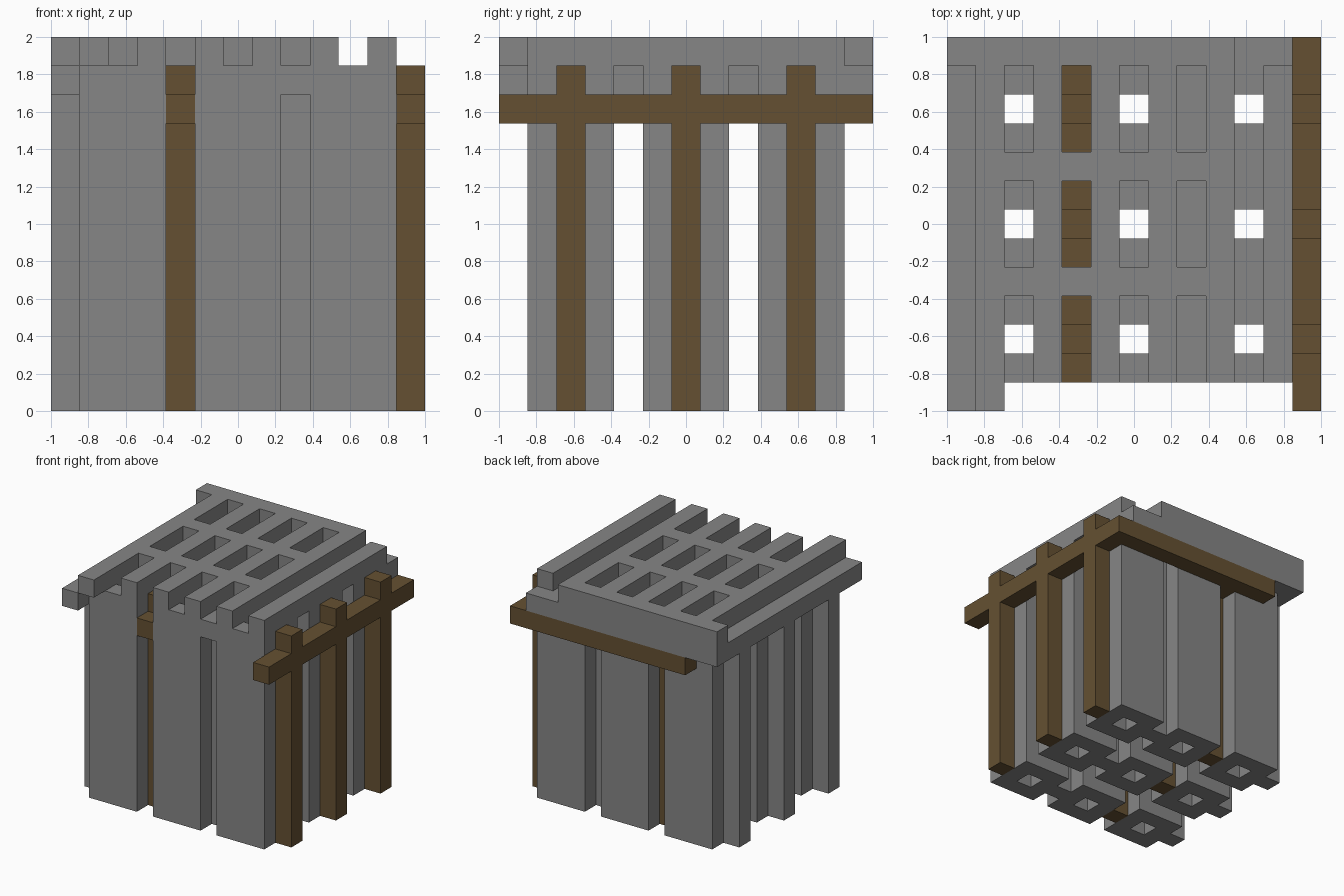
import bpy
import bmesh
from mathutils import Matrix

if "Cube" in bpy.data.objects:
    bpy.data.objects.remove(bpy.data.objects["Cube"], do_unlink=True)

CELLS = 13
U = 2 / CELLS


def material(name, rgb):
    mat = bpy.data.materials.new(name)
    mat.use_nodes = True
    color = (*rgb, 1)
    mat.diffuse_color = color
    mat.node_tree.nodes["Principled BSDF"].inputs["Base Color"].default_value = color
    return mat


STONE = material("stone_grey", (0.24, 0.24, 0.24))
WOOD = material("wood_brown", (0.13, 0.081, 0.032))


def finish(name, bm, mat):
    """Turn cell units into model units and link the object."""
    bm.transform(Matrix.Translation((-1, -1, 0)) @ Matrix.Scale(U, 4))
    bmesh.ops.recalc_face_normals(bm, faces=bm.faces)
    mesh = bpy.data.meshes.new(name)
    bm.to_mesh(mesh)
    bm.free()
    mesh.materials.append(mat)
    bpy.context.collection.objects.link(bpy.data.objects.new(name, mesh))


def block(name, mat, x, y, z):
    """Box filling the cell ranges, each given as (first, last)."""
    bm = bmesh.new()
    size = [b - a + 1 for a, b in (x, y, z)]
    mid = [(a + b + 1) / 2 for a, b in (x, y, z)]
    bmesh.ops.create_cube(bm, size=1, matrix=Matrix.Translation(mid) @ Matrix.Diagonal((*size, 1)))
    finish(name, bm, mat)


def hollow_column(name, cx, cy, height):
    """Square tube, three cells wide with an open centre cell."""
    bm = bmesh.new()
    bmesh.ops.create_grid(bm, x_segments=3, y_segments=3, size=1.5,
                          matrix=Matrix.Translation((cx + 0.5, cy + 0.5, 0)))
    centre = min(bm.faces, key=lambda f: (f.calc_center_median().xy - Matrix.Translation((cx + 0.5, cy + 0.5, 0)).translation.xy).length)
    bmesh.ops.delete(bm, geom=[centre], context='FACES_ONLY')
    ext = bmesh.ops.extrude_face_region(bm, geom=bm.faces[:], use_keep_orig=True)
    top = [v for v in ext["geom"] if isinstance(v, bmesh.types.BMVert)]
    bmesh.ops.translate(bm, verts=top, vec=(0, 0, height))
    finish(name, bm, STONE)


CENTRES = (2, 6, 10)

# Hollow columns and the posts standing between them
for cx in CENTRES:
    for cy in CENTRES:
        hollow_column("hollow_column", cx, cy, 12)
for y in CENTRES:
    for x in (0, 8):
        block("stone_post", STONE, (x, x), (y, y), (0, 10))
    for x in (4, 12):
        block("wood_post", WOOD, (x, x), (y, y), (0, 11))

# Long beams tying the posts together
block("left_edge_beam", STONE, (0, 0), (0, 11), (11, 11))
block("inner_stone_beam", STONE, (8, 8), (1, 11), (11, 11))
block("inner_wood_beam", WOOD, (4, 4), (1, 11), (10, 10))
block("outer_wood_beam", WOOD, (12, 12), (0, 12), (10, 10))
block("back_wood_beam", WOOD, (2, 11), (12, 12), (10, 10))

# Back slab, stepped at its end
block("back_slab_lower", STONE, (0, 11), (12, 12), (11, 11))
block("back_slab_upper", STONE, (0, 9), (12, 12), (12, 12))

# Slatted roof: rails along the depth, joined by short bridges
for x in range(1, 12, 2):
    block("roof_rail", STONE, (x, x), (0 if x == 1 else 1, 11), (12, 12))
for y in (4, 8):
    for x in range(2, 9, 2):
        block("roof_bridge", STONE, (x, x), (y, y), (12, 12))
    block("trough_bridge", STONE, (10, 10), (y, y), (11, 11))
